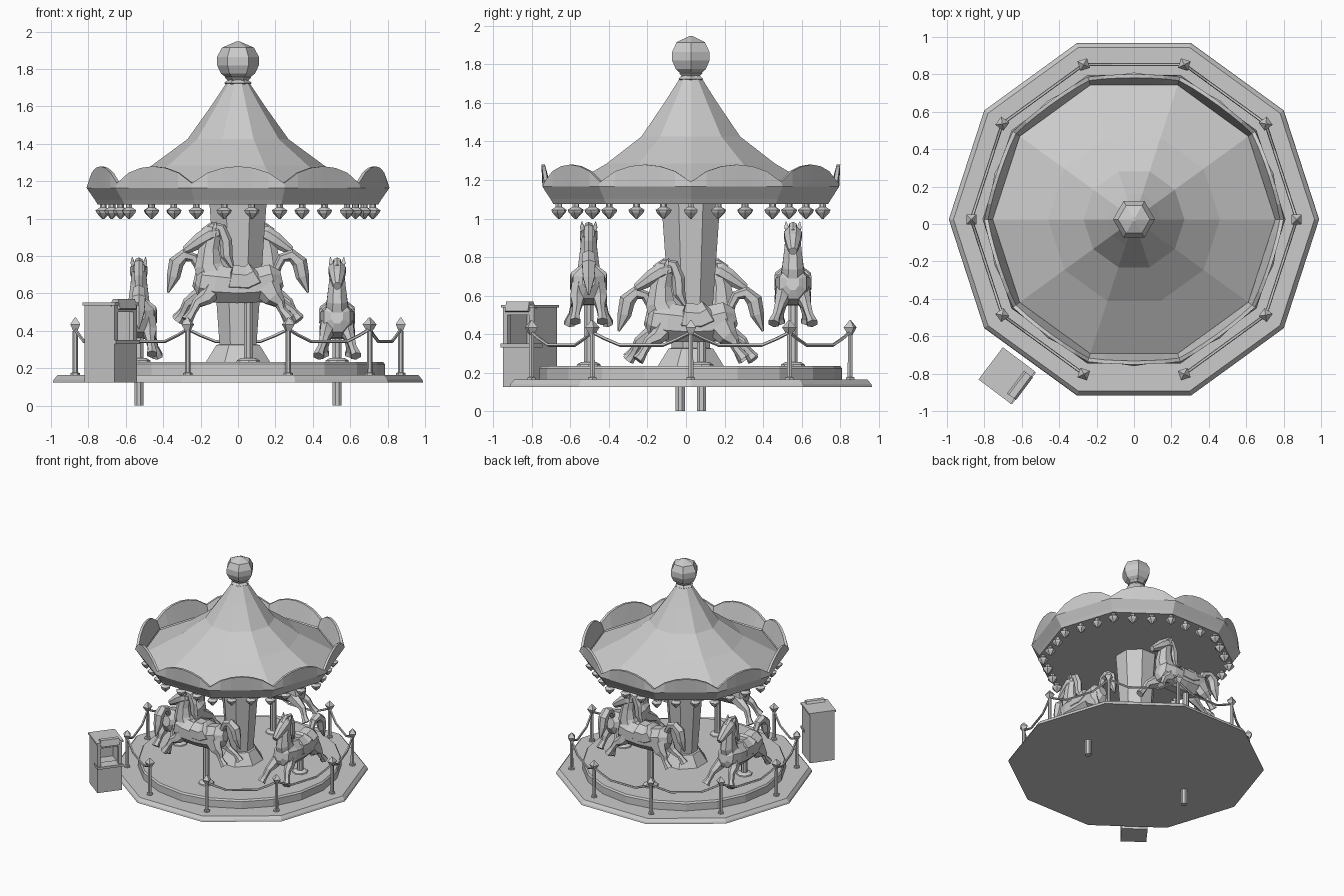
import bpy, bmesh, math
from math import sin, cos, pi, radians
from mathutils import Vector, Matrix

if "Cube" in bpy.data.objects:
    bpy.data.objects.remove(bpy.data.objects["Cube"])

CY = 0.025                      # centre of the ride on y
grey = bpy.data.materials.new("light_grey")
grey.diffuse_color = (0.6, 0.6, 0.6, 1)
grey.use_nodes = True
grey.node_tree.nodes["Principled BSDF"].inputs["Base Color"].default_value = grey.diffuse_color


def finish(name, bm, mat=None):
    bmesh.ops.recalc_face_normals(bm, faces=bm.faces)
    me = bpy.data.meshes.new(name)
    bm.to_mesh(me)
    bm.free()
    me.materials.append(grey)
    ob = bpy.data.objects.new(name, me)
    bpy.context.collection.objects.link(ob)
    if mat:
        ob.matrix_world = mat
    return ob


def loft(bm, rings, cap=True):
    vs = [[bm.verts.new(p) for p in r] for r in rings]
    n = len(vs[0])
    for a, b in zip(vs, vs[1:]):
        for i in range(n):
            j = (i + 1) % n
            bm.faces.new((a[i], a[j], b[j], b[i]))
    if cap:
        bm.faces.new(vs[0][::-1])
        bm.faces.new(vs[-1])


def lathe(bm, profile, n, at=(0, 0, 0), turn=0.0):
    loft(bm, [[(at[0] + r * cos(turn + 2 * pi * i / n), at[1] + r * sin(turn + 2 * pi * i / n), at[2] + z)
               for i in range(n)] for r, z in profile])


def tube(bm, pts, radii, n=8, ref=(0, 1, 0)):
    """Swept ellipse; each radius is (sideways, in plane)."""
    pts = [Vector(p) for p in pts]
    rings = []
    for k, p in enumerate(pts):
        t = (pts[min(k + 1, len(pts) - 1)] - pts[max(k - 1, 0)]).normalized()
        s = Vector(ref)
        s = (s - t * s.dot(t)).normalized()
        u = t.cross(s)
        a, b = radii[k]
        rings.append([p + s * a * cos(2 * pi * (i + .5) / n) + u * b * sin(2 * pi * (i + .5) / n)
                      for i in range(n)])
    loft(bm, rings)


def box(bm, lo, hi):
    (x0, y0, z0), (x1, y1, z1) = lo, hi
    loft(bm, [[(x0, y0, z), (x1, y0, z), (x1, y1, z), (x0, y1, z)] for z in (z0, z1)])


def turned(name, profile, n, turn=0.0):
    bm = bmesh.new()
    lathe(bm, profile, n, (0, CY, 0), turn)
    return finish(name, bm)


# Base, platform, column, roof and finial
turned("base", [(.99, .125), (.985, .14), (.965, .163)], 10)
turned("platform", [(.785, .15), (.785, .222), (.775, .235)], 20)
turned("column_foot", [(.185, .235), (.175, .25), (.125, .325), (.09, .33)], 8, pi / 8)
turned("column", [(.105, .3), (.165, 1.08)], 8, pi / 8)
turned("roof", [(.755, 1.12), (.46, 1.285), (.27, 1.425), (.145, 1.6), (.045, 1.75)], 10)
turned("finial_neck", [(.05, 1.71), (.075, 1.725), (.055, 1.74), (.07, 1.755), (.05, 1.77)], 6)
turned("finial_ball", [(.05, 1.745), (.09, 1.775), (.112, 1.82), (.112, 1.865), (.085, 1.915), (.01, 1.947)], 6)


# Scalloped band around the roof, one lobe on each of ten sides
def band_ring(r, z, lift=0.0, lean=0.0, seg=6):
    pts = []
    for i in range(10 * seg):
        u = (i % seg) / seg
        a = radians(36 * i / seg)
        lobe = sin(pi * u) ** .7 if u else 0
        rr = r * cos(radians(18)) / cos(radians(36 * u - 18)) + lean * lobe
        pts.append((rr * cos(a), CY + rr * sin(a), z + lift * lobe))
    return pts


bm = bmesh.new()
loft(bm, [band_ring(.735, 1.075), band_ring(.75, 1.075), band_ring(.765, 1.1), band_ring(.81, 1.165),
          band_ring(.8, 1.19, .09, .015), band_ring(.78, 1.19, .09, .015), band_ring(.755, 1.13)], cap=False)
finish("scalloped_band", bm)
turned("ceiling", [(.74, 1.075), (.74, 1.1)], 10)

# Hanging lamps: three per side
bm = bmesh.new()
corner = [Vector((.72 * cos(radians(36 * i)), CY + .72 * sin(radians(36 * i)), 0)) for i in range(11)]
for i in range(10):
    for k in range(3):
        p = corner[i].lerp(corner[i + 1], k / 3)
        lathe(bm, [(.018, 1.08), (.018, 1.06), (.042, 1.045), (.036, 1.03), (.004, .997)], 6, p, radians(36 * i))
finish("hanging_lamps", bm)

# Fence posts and sagging ropes, open at the front
posts = [Vector((.87 * cos(radians(36 * i)), CY + .87 * sin(radians(36 * i)), 0)) for i in range(11)]
bm = bmesh.new()
for p in posts[:10]:
    lathe(bm, [(.025, .155), (.025, .175), (.015, .178), (.014, .4)], 6, p)
    lathe(bm, [(.013, .395), (.038, .435), (.004, .472)], 4, p, math.atan2(p.y - CY, p.x) + pi / 4)
finish("fence_posts", bm)
bm = bmesh.new()
for i in range(10):
    if i == 7:
        continue
    path = [posts[i].lerp(posts[i + 1], f) + Vector((0, 0, z))
            for f, z in ((0, .41), (.12, .378), (.28, .343), (.72, .343), (.88, .378), (1, .41))]
    tube(bm, path, [(.009, .009)] * 6, 5, (0, 0, 1))
finish("fence_ropes", bm)


# Galloping horse, facing -x
def horse(name):
    bm = bmesh.new()
    # barrel
    tube(bm, [(-.225, 0, .67), (-.2, 0, .665), (-.12, 0, .65), (0, 0, .64), (.1, 0, .645), (.19, 0, .67), (.235, 0, .68)],
         [(.035, .045), (.075, .09), (.098, .108), (.1, .1), (.096, .1), (.088, .095), (.035, .045)])
    # neck
    tube(bm, [(-.12, 0, .66), (-.16, 0, .75), (-.155, 0, .84), (-.135, 0, .93)],
         [(.075, .1), (.06, .08), (.048, .058), (.04, .045)])
    # head
    tube(bm, [(-.1, 0, .925), (-.15, 0, .915), (-.2, 0, .885), (-.26, 0, .845), (-.285, 0, .83)],
         [(.03, .035), (.05, .05), (.044, .046), (.03, .03), (.022, .022)])
    # mane and forelock
    tube(bm, [(-.19, 0, .935), (-.14, 0, .965), (-.09, 0, .95), (-.065, 0, .88), (-.06, 0, .8), (-.03, 0, .74)],
         [(.012, .012), (.022, .018), (.026, .028), (.026, .034), (.024, .032), (.01, .01)], 6)
    # tail
    tube(bm, [(.2, 0, .72), (.235, 0, .79), (.285, 0, .805), (.33, 0, .765), (.345, 0, .69), (.375, 0, .605)],
         [(.02, .02), (.028, .026), (.036, .034), (.04, .042), (.034, .036), (.006, .006)], 6)
    # saddle
    tube(bm, [(-.06, 0, .685), (-.04, 0, .67), (.05, 0, .665), (.1, 0, .69), (.115, 0, .705)],
         [(.07, .085), (.104, .09), (.104, .088), (.1, .09), (.06, .075)])
    for s in (-1, 1):
        # ear
        tube(bm, [(-.13, s * .028, .935), (-.125, s * .034, .955), (-.115, s * .036, .985)],
             [(.014, .014), (.015, .014), (.002, .002)], 4)
        # front leg, one reaching further than the other
        d = .025 * s
        tube(bm, [(-.14, s * .045, .62), (-.2 - d, s * .06, .575), (-.245 - d, s * .07, .55),
                  (-.27 - d, s * .085, .5), (-.285 - d, s * .095, .475), (-.3 - d, s * .1, .455)],
             [(.045, .06), (.036, .042), (.027, .028), (.022, .022), (.026, .027), (.032, .032)], 6)
        # hind leg
        tube(bm, [(.15, s * .05, .64), (.19, s * .06, .58), (.225, s * .06, .55),
                  (.26 + d, s * .065, .515), (.285 + d, s * .07, .485), (.3 + d, s * .07, .465)],
             [(.045, .08), (.04, .055), (.028, .03), (.022, .022), (.025, .026), (.032, .032)], 6)
    # pole
    lathe(bm, [(.026, .19), (.026, .6)], 8, (.055, 0, 0), pi / 8)
    return finish(name, bm).data


horse_mesh = horse("horse_front")
spots = {"horse_front": (0, 0), "horse_right": (1, -.19), "horse_back": (2, 0), "horse_left": (3, -.19)}
bm = bmesh.new()
for name, (k, dz) in spots.items():
    ob = bpy.data.objects.get(name) or bpy.data.objects.new(name, horse_mesh)
    if ob.name not in bpy.context.collection.objects:
        bpy.context.collection.objects.link(ob)
    ob.matrix_world = (Matrix.Translation((0, CY, dz)) @ Matrix.Rotation(k * pi / 2, 4, 'Z')
                       @ Matrix.Translation((0, -.53, 0)))
    a = k * pi / 2
    c = Matrix.Rotation(a, 3, 'Z') @ Vector((.055, -.53, 0))
    lathe(bm, [(.065, .23), (.06, .243), (.04, .255)], 8, (c.x, c.y + CY, 0))
finish("pole_collars", bm)

# Ticket booth, window facing local +x
bm = bmesh.new()
box(bm, (-.1, -.1, .125), (.1, .1, .335))                # lower cabinet
box(bm, (-.1, -.1, .335), (-.085, .1, .54))              # back wall
for s in (-1, 1):
    y0, y1 = sorted((s * .1, s * .085))
    box(bm, (-.085, y0, .335), (.075, y1, .54))          # side walls
    y0, y1 = sorted((s * .1, s * .07))
    box(bm, (.07, y0, .35), (.1, y1, .53))               # window posts
box(bm, (.03, -.105, .33), (.115, .105, .35))            # counter
box(bm, (.08, -.1, .5), (.1, .1, .54))                   # lintel
box(bm, (-.108, -.108, .537), (.108, .108, .552))        # roof
loft(bm, [[(.06, y, .552), (.11, y, .515), (.118, y, .52), (.105, y, .57), (.07, y, .57)]
          for y in (-.075, .075)])                       # window sign board
finish("ticket_booth", bm, Matrix.Translation((-.68, -.81, 0)) @ Matrix.Rotation(radians(-37), 4, 'Z'))
